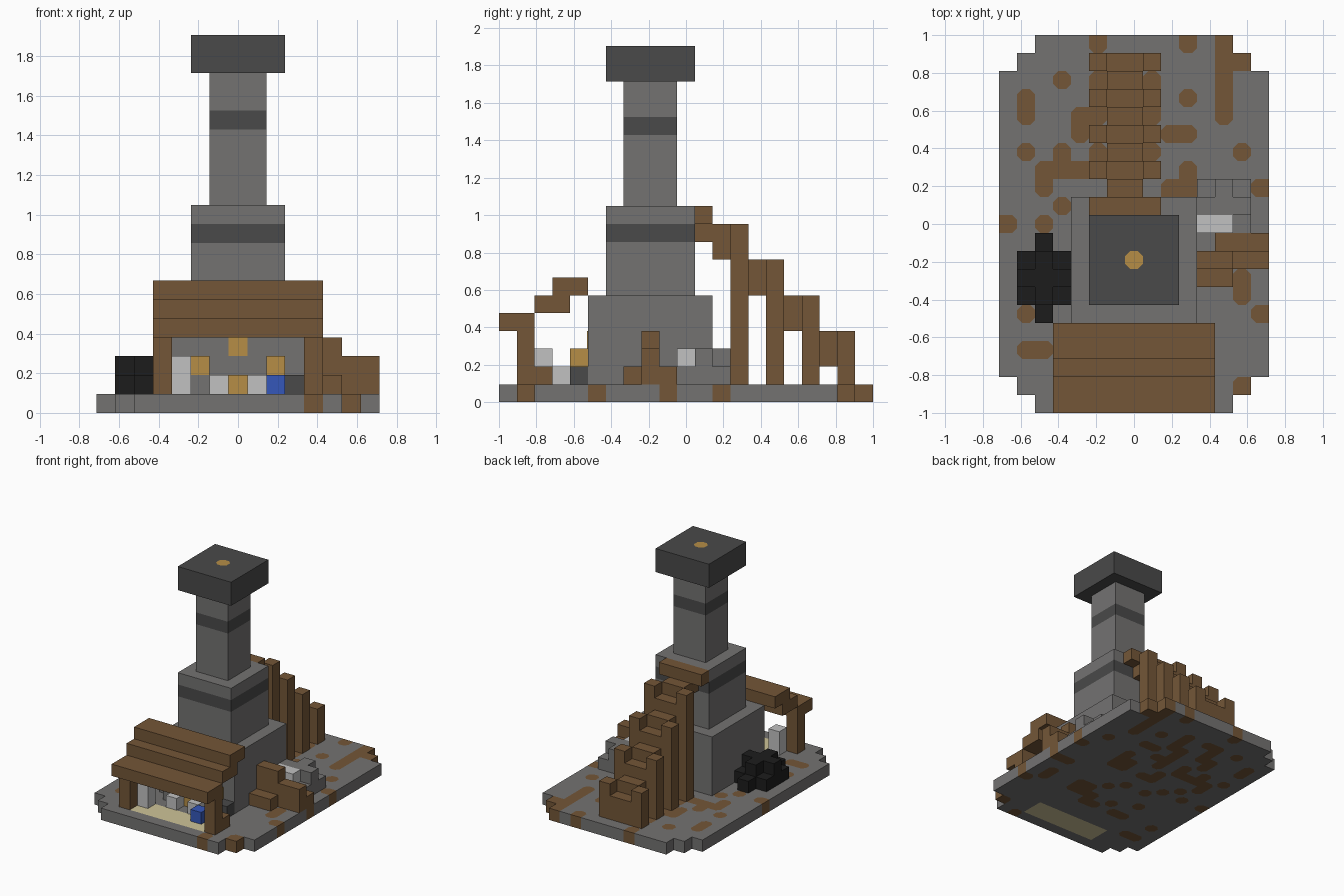
import bpy
import bmesh
import random

if "Cube" in bpy.data.objects:
    bpy.data.objects.remove(bpy.data.objects["Cube"])

V = 2 / 21  # one cell
CUT = 0.28  # clipped corner of a round patch
random.seed(4)


def material(name, *rgb):
    colour = [(c / 255) ** 2.2 for c in rgb] + [1]
    m = bpy.data.materials.new(name)
    m.use_nodes = True
    m.diffuse_color = colour
    m.node_tree.nodes["Principled BSDF"].inputs["Base Color"].default_value = colour
    return m


stone = material("stone grey", 115, 114, 113)
dark = material("dark stone", 75, 75, 75)
wood = material("wood brown", 115, 87, 58)
black = material("coal black", 34, 34, 34)
pale = material("pale grey", 192, 192, 192)
gold = material("gold", 180, 140, 72)
blue = material("blue", 56, 88, 184)
straw = material("straw", 205, 194, 150)


def point(i, j, k):
    return ((i - 7.5) * V, (j - 10.5) * V, k * V)


def finish(name, bm, *mats):
    mesh = bpy.data.meshes.new(name)
    bm.to_mesh(mesh)
    bm.free()
    for m in mats:
        mesh.materials.append(m)
    ob = bpy.data.objects.new(name, mesh)
    bpy.context.collection.objects.link(ob)


def blocks(name, mat, *cells):
    """Boxes given by inclusive cell ranges: (x, y, z), each a number or a pair."""
    bm = bmesh.new()
    for cell in cells:
        spans = [c if isinstance(c, tuple) else (c, c) for c in cell]
        low = point(*[s[0] for s in spans])
        high = point(*[s[1] + 1 for s in spans])
        for v in bmesh.ops.create_cube(bm, size=1)["verts"]:
            v.co = [a if c < 0 else b for c, a, b in zip(v.co, low, high)]
    finish(name, bm, mat)


def clipped_corner(i, j, a, b):
    """The two points that replace corner (a, b) of a cell, anticlockwise."""
    p = (i + a + CUT * (1 - 2 * a), j + b)
    q = (i + a, j + b + CUT * (1 - 2 * b))
    return [q, p] if a == b else [p, q]


# Ground slab: dirt columns for each row of cells, front to back
CORNERS = ((0, 0), (1, 0), (1, 1), (0, 1))
SIDES = ((0, -1), (1, 0), (0, 1), (-1, 0))
STONE, DIRT, STRAW = range(3)
DIRT_COLUMNS = {
    0: [11], 1: [13], 3: [1, 2], 5: [1, 14], 6: [13], 7: [13], 9: [13, 14],
    10: [0, 2], 11: [3], 12: [2, 9, 10, 14], 13: [2, 3, 4, 10],
    14: [1, 3, 8, 13], 15: [4, 9, 10], 16: [1, 4, 5, 12], 17: [1, 10, 12],
    18: [3, 12], 19: [12, 13], 20: [5, 10, 12],
}
ground = {}
for j in range(21):
    inset = max(0, 2 - min(j, 20 - j))
    for i in range(inset, 15 - inset):
        covered = 4 <= i <= 10 and 5 <= j <= 11 or 5 <= i <= 8 and 12 <= j <= 19
        if i in DIRT_COLUMNS.get(j, []) or covered and random.random() < 0.35:
            ground[i, j] = DIRT
        elif 4 <= i <= 10 and j in (1, 2):
            ground[i, j] = STRAW
        else:
            ground[i, j] = STONE

bm = bmesh.new()


def ground_face(kind, coords):
    f = bm.faces.new([bm.verts.new(point(*c)) for c in coords])
    f.material_index = kind


for (i, j), kind in ground.items():
    outline, chips = [], []
    for a, b in CORNERS:
        beside = ground.get((i + 2 * a - 1, j)), ground.get((i, j + 2 * b - 1))
        if kind == DIRT and beside == (STONE, STONE):
            ends = clipped_corner(i, j, a, b)
            outline += ends
            chips.append([ends[0], (i + a, j + b), ends[1]])
        else:
            outline.append((i + a, j + b))
    for k in (0, 1):
        for loop, tone in [(outline, kind)] + [(c, STONE) for c in chips]:
            ground_face(tone, [(x, y, k) for x, y in (loop if k else loop[::-1])])
    # Outer walls
    for n, (dx, dy) in enumerate(SIDES):
        if (i + dx, j + dy) not in ground:
            p, q = [(i + a, j + b) for a, b in (CORNERS[n], CORNERS[(n + 1) % 4])]
            ground_face(kind, [(*p, 0), (*q, 0), (*q, 1), (*p, 1)])
bmesh.ops.remove_doubles(bm, verts=bm.verts, dist=V / 100)
finish("ground_slab", bm, stone, wood, straw)

# Chimney tower
MIDDLE, SHAFT = ((5, 9), (6, 10)), ((6, 8), (7, 9))
blocks("furnace_body", stone, ((4, 10), (5, 11), (1, 5)))
blocks("tower_middle", stone, (*MIDDLE, (6, 8)), (*MIDDLE, 10))
blocks("tower_band", dark, (*MIDDLE, 9))
blocks("chimney_shaft", stone, (*SHAFT, (11, 14)), (*SHAFT, (16, 17)))
blocks("chimney_band", dark, (*SHAFT, 15))
blocks("chimney_cap", dark, (*MIDDLE, (18, 19)))

# Ember opening on the cap
bm = bmesh.new()
ring = [c for a, b in CORNERS for c in clipped_corner(7, 8, a, b)]
bm.faces.new([bm.verts.new(point(x, y, 20.03)) for x, y in ring])
finish("ember_opening", bm, gold)

# Shelter at the front: stepped roof on two posts
blocks("shelter_roof", wood, *[((3, 11), rows, 4 + n)
                               for n, rows in enumerate(((0, 1), (2, 3), (3, 4)))])
blocks("shelter_posts", wood, *[(x, 1, (1, 3)) for x in (3, 11)], (11, 2, 1))

# Workshop goods under the shelter
blocks("pale_blocks", pale, (4, 2, (1, 2)), (6, 3, 1), (8, 3, 1))
blocks("gold_blocks", gold, (5, 4, 2), (9, 4, 2), (7, 4, 1))
blocks("block_stands", stone, (5, 4, 1), (9, 4, 1))
blocks("blue_block", blue, (9, 2, 1))
blocks("dark_block", dark, (10, 4, 1))
blocks("furnace_glow", gold, (7, 4.95, 3))

# Coal heap
blocks("coal_heap", black, ((1, 3), (6, 8), 1), (2, 5, 1), (2, 9, 1),
       ((1, 3), 7, 2), (2, 6, 2), (2, 8, 2))

# Timber pile
blocks("timber_pile", wood, ((11, 12), 8, (1, 3)), ((13, 14), 8, (1, 2)),
       ((11, 12), 7, 1), ((12, 14), 9, 1))

# Ore pile
blocks("ore_rocks", stone, ((11, 13), (10, 12), 1), ((11, 13), 11, 2), (12, 12, 2))
blocks("ore_pale", pale, ((11, 12), 10, 2))

# Ramp at the back: treads between posts on every second row
blocks("ramp_treads", wood, *[((6, 7), j, (20 - j, 21 - j)) for j in range(11, 20)])
blocks("ramp_posts", wood, *[(x, j, (1, 22 - j)) for x in (5, 8) for j in range(13, 20, 2)],
       *[(x, 11, 10) for x in (5, 8)])
